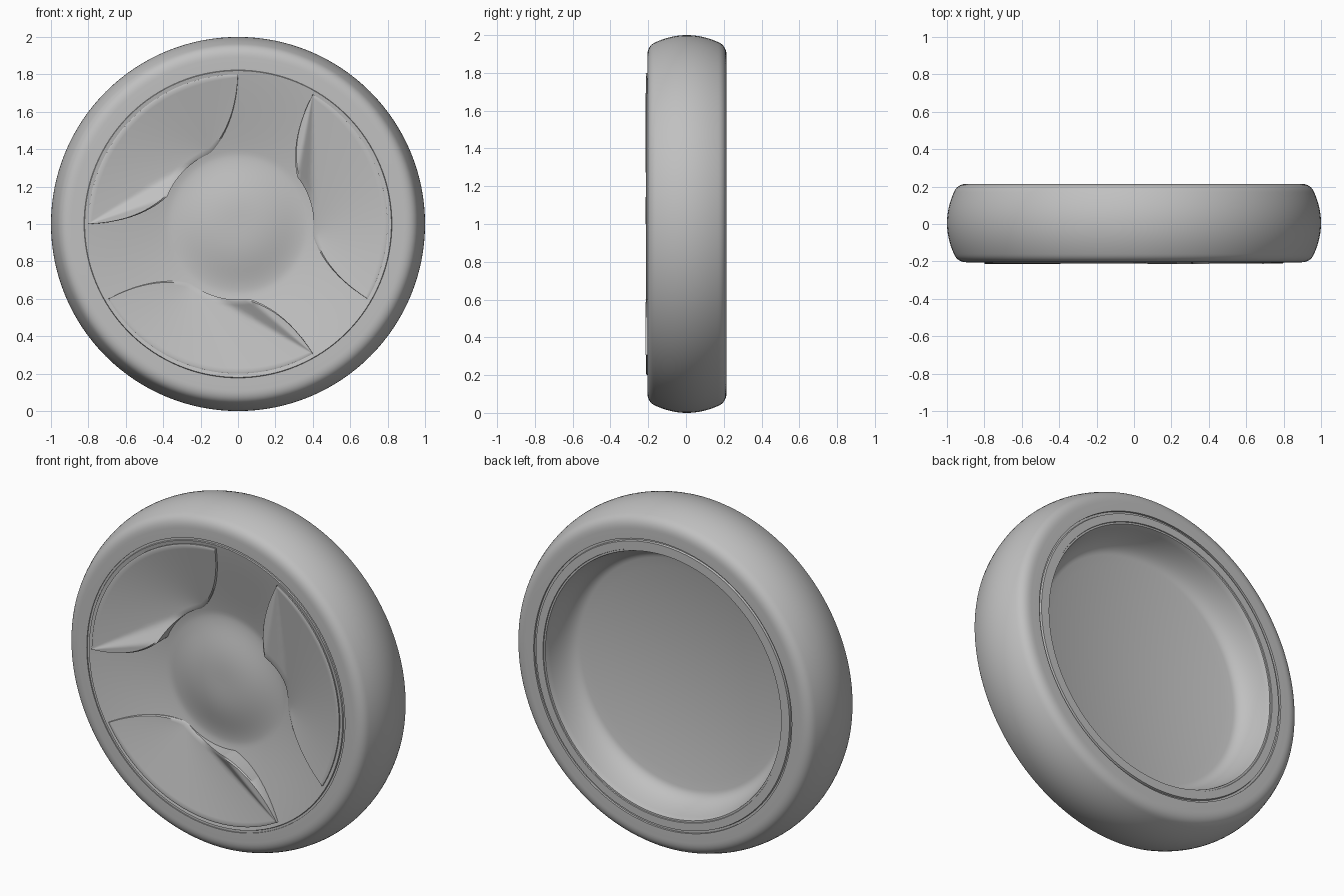
import bpy, bmesh, math
from mathutils import Vector

cube = bpy.data.objects.get("Cube")
if cube:
    bpy.data.objects.remove(cube, do_unlink=True)

grey = bpy.data.materials.new("plain_grey")
grey.use_nodes = True
colour = (0.53, 0.53, 0.53, 1)
grey.diffuse_color = colour
grey.node_tree.nodes["Principled BSDF"].inputs["Base Color"].default_value = colour

RIM, HUB, FRONT, BACK = 0.80, 0.405, -0.205, 0.215
TROUGH, LOW = 0.37, -0.105


def finish(name, bm):
    bmesh.ops.remove_doubles(bm, verts=bm.verts, dist=0.0004)
    bmesh.ops.recalc_face_normals(bm, faces=bm.faces)
    mesh = bpy.data.meshes.new(name)
    bm.to_mesh(mesh)
    bm.free()
    mesh.materials.append(grey)
    obj = bpy.data.objects.new(name, mesh)
    obj.location.z = 1
    bpy.context.collection.objects.link(obj)
    bpy.ops.object.select_all(action="DESELECT")
    obj.select_set(True)
    bpy.context.view_layer.objects.active = obj
    bpy.ops.object.shade_smooth_by_angle(angle=math.radians(35))


def revolve(name, profile, closed=True):
    """Spin a (radius, y) profile around the axle."""
    bm = bmesh.new()
    vs = [bm.verts.new((r, y, 0)) for r, y in profile]
    pairs = list(zip(vs, vs[1:])) + ([(vs[-1], vs[0])] if closed else [])
    edges = [bm.edges.new(p) for p in pairs]
    bmesh.ops.spin(bm, geom=vs + edges, cent=(0, 0, 0), axis=(0, 1, 0),
                   angle=math.tau, steps=128, use_merge=True)
    finish(name, bm)


def bezier(a, b, c, n):
    a, b, c = Vector(a), Vector(b), Vector(c)
    return [a * (1 - t) ** 2 + b * 2 * t * (1 - t) + c * t * t
            for t in (i / n for i in range(n + 1))]


# Tyre: crowned tread, rounded shoulders, flat sidewalls
mid = (FRONT + BACK) / 2
tread = [(1 - 0.037 * (i / 8) ** 2, mid + 0.165 * i / 8) for i in range(-8, 9)]
shoulder = [tuple(p) for p in bezier((0.963, BACK - 0.045), (0.945, BACK),
                                     (0.89, BACK), 8)][1:]
front_shoulder = [(r, 2 * mid - y) for r, y in reversed(shoulder)]
revolve("tyre", [(0.835, BACK - 0.015), (0.835, FRONT + 0.015), (0.835, FRONT)]
        + front_shoulder + tread + shoulder + [(0.835, BACK)])


# Wheel disc: dished spokes with a soft domed hub, hollow pan at the back
def dish(r):
    if r < TROUGH:
        return LOW - 0.045 * (0.5 + 0.5 * math.cos(math.pi * (r / TROUGH) ** 1.5))
    t = (r - TROUGH) / (0.82 - TROUGH)
    return LOW + (FRONT - LOW) * t * (1.25 - 0.25 * t * t) ** 0.5 * t ** 0.15


face = [(0.82 * i / 48, dish(0.82 * i / 48)) for i in range(49)]
wall = [tuple(p) for p in bezier((0.76, BACK - 0.012), (0.73, 0.04),
                                 (0.66, 0.03), 12)]
floor = [(0.66 * i / 12, 0.06 * (i / 12) ** 2 - 0.03) for i in range(11, -1, -1)]
revolve("wheel_disc", face + [(0.823, FRONT + 0.006), (0.84, FRONT + 0.006),
        (0.84, BACK - 0.012), (0.823, BACK - 0.012), (0.82, BACK),
        (0.775, BACK), (0.773, BACK - 0.005), (0.763, BACK - 0.005)]
        + wall + floor, closed=False)


# Three raised panels between the spokes: each fans up from its lowest corner
def polar(r, degrees):
    a = math.radians(degrees)
    return Vector((r * math.cos(a), r * math.sin(a)))


CORNER = 23.5
apex, end_corner = polar(HUB, -CORNER), polar(HUB, CORNER)
end_side = polar(RIM, 45) - end_corner


def panel_height(p):
    d = p - apex
    if d.length < 1e-6:
        return LOW - 0.01
    ray = d.normalized()
    b = apex.dot(ray)
    reach = -b + math.sqrt(b * b + RIM ** 2 - apex.length_squared)
    # Limit the fan to the far side edge as well as the outer arc
    across = ray.x * end_side.y - ray.y * end_side.x
    if abs(across) > 1e-6:
        gap = end_corner - apex
        hit = (gap.x * end_side.y - gap.y * end_side.x) / across
        if hit > 0:
            reach = min(reach, hit)
    return LOW - 0.01 - 0.099 * min(1, d.length / reach)


def panel(name, start):
    side = bezier(polar(RIM, -45), polar(0.53, -44), apex, 24)
    inner = side + [polar(HUB, CORNER * (i / 8 - 1)) for i in range(1, 16)]
    inner += [Vector((p.x, -p.y)) for p in reversed(side)]
    turn = math.radians(start + 45)
    bm = bmesh.new()

    def place(p, y):
        return bm.verts.new((p.x * math.cos(turn) - p.y * math.sin(turn), y,
                             p.x * math.sin(turn) + p.y * math.cos(turn)))

    rows = 20
    grid = []
    for p in inner:
        q = p.normalized() * RIM
        lip = min(0.4, 0.01 / max((q - p).length, 0.001))
        col = [place(p, max(dish(p.length), panel_height(p)) + 0.01),
               place(p, panel_height(p) + 0.006)]
        for j in range(rows + 1):
            s = p.lerp(q, lip + (1 - 2 * lip) * j / rows)
            col.append(place(s, panel_height(s)))
        col += [place(q, panel_height(q) + 0.005), place(q, FRONT + 0.015)]
        grid.append(col)
    for a, b in zip(grid, grid[1:]):
        for j in range(len(a) - 1):
            bm.faces.new((a[j], a[j + 1], b[j + 1], b[j]))
    finish(name, bm)


for label, start in (("upper_right", 90), ("lower", 210), ("upper_left", 330)):
    panel(label + "_panel", start)
